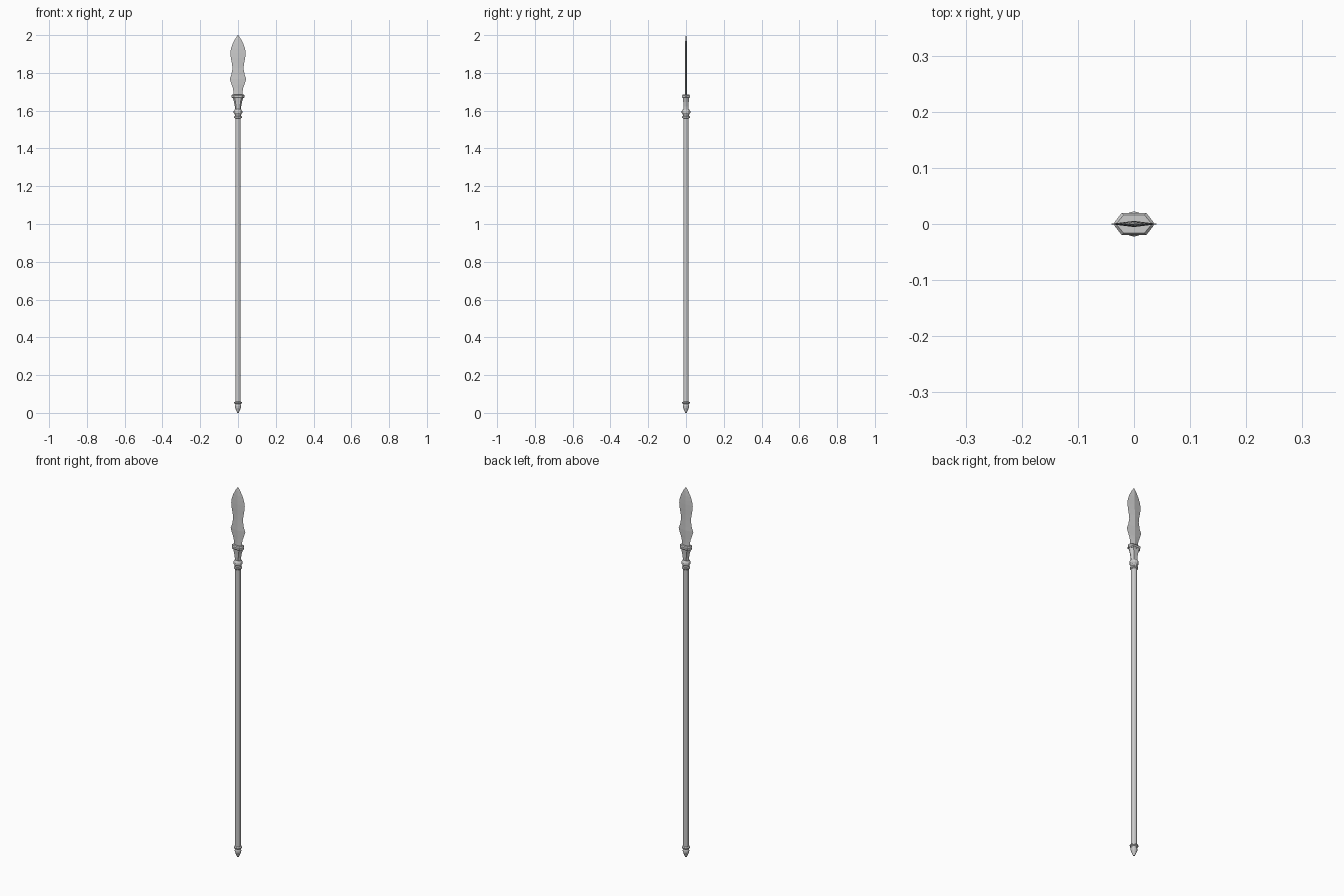
import bpy, bmesh, math


def loft(name, outline, rings):
    """Skin a unit outline through rings of (z, half_x, half_y)."""
    bm = bmesh.new()
    loops = [[bm.verts.new((u * hx, v * hy, z)) for u, v in outline]
             for z, hx, hy in rings]
    n = len(outline)
    for a, b in zip(loops, loops[1:]):
        for i in range(n):
            j = (i + 1) % n
            bm.faces.new((a[i], a[j], b[j], b[i]))
    bm.faces.new(loops[0][::-1])
    bm.faces.new(loops[-1])
    bmesh.ops.remove_doubles(bm, verts=bm.verts, dist=1e-5)
    bmesh.ops.recalc_face_normals(bm, faces=bm.faces)
    me = bpy.data.meshes.new(name)
    bm.to_mesh(me)
    bm.free()
    ob = bpy.data.objects.new(name, me)
    bpy.context.collection.objects.link(ob)
    return ob


def lathe(name, profile, sides=12):
    circle = [(math.cos(2 * math.pi * i / sides), math.sin(2 * math.pi * i / sides))
              for i in range(sides)]
    return loft(name, circle, [(z, r, r) for r, z in profile])


# Shaft
lathe("shaft", [(0.0142, 0.04), (0.0142, 1.60)])

# Butt cap: rounded tip, swelling and ring
lathe("butt_cap", [(0.004, 0.006), (0.010, 0.014), (0.0155, 0.027),
                   (0.0165, 0.036), (0.014, 0.046), (0.0145, 0.049)])
lathe("butt_ring", [(0.0145, 0.047), (0.0205, 0.051), (0.0205, 0.056), (0.0145, 0.060)])

# Rings below the socket
lathe("lower_ring", [(0.0145, 1.558), (0.020, 1.562), (0.020, 1.568), (0.0155, 1.573)])
lathe("upper_ring", [(0.0155, 1.570), (0.017, 1.580), (0.0225, 1.588),
                     (0.0225, 1.597), (0.018, 1.605), (0.014, 1.608)])

# Flared, flattened socket with a lip
hexagon = [(1, -0.15), (1, 0.15), (0.62, 1), (-0.62, 1),
           (-1, 0.15), (-1, -0.15), (-0.62, -1), (0.62, -1)]
loft("socket", hexagon, [(1.600, 0.0155, 0.012), (1.622, 0.0165, 0.013),
                         (1.645, 0.021, 0.0145), (1.668, 0.028, 0.0165)])
loft("socket_lip", hexagon, [(1.666, 0.029, 0.0165), (1.671, 0.035, 0.020),
                             (1.681, 0.035, 0.020), (1.686, 0.030, 0.016)])

# Leaf blade with a central ridge and side barbs
diamond = [(1, 0), (0, 1), (-1, 0), (0, -1)]
loft("blade", diamond, [
    (1.675, 0.025, 0.0055), (1.700, 0.024, 0.0055), (1.720, 0.027, 0.0055),
    (1.738, 0.034, 0.0055), (1.768, 0.044, 0.0055), (1.790, 0.035, 0.0055),
    (1.825, 0.029, 0.0055), (1.850, 0.032, 0.0055), (1.880, 0.038, 0.0055),
    (1.908, 0.0405, 0.0053), (1.930, 0.037, 0.005), (1.955, 0.028, 0.0045),
    (1.980, 0.015, 0.0035), (2.000, 0.001, 0.0008)])

# Set the lowest point on the ground
for ob in bpy.context.collection.objects:
    for v in ob.data.vertices:
        if v.co.z < 0.007:
            v.co.z = 0.0
